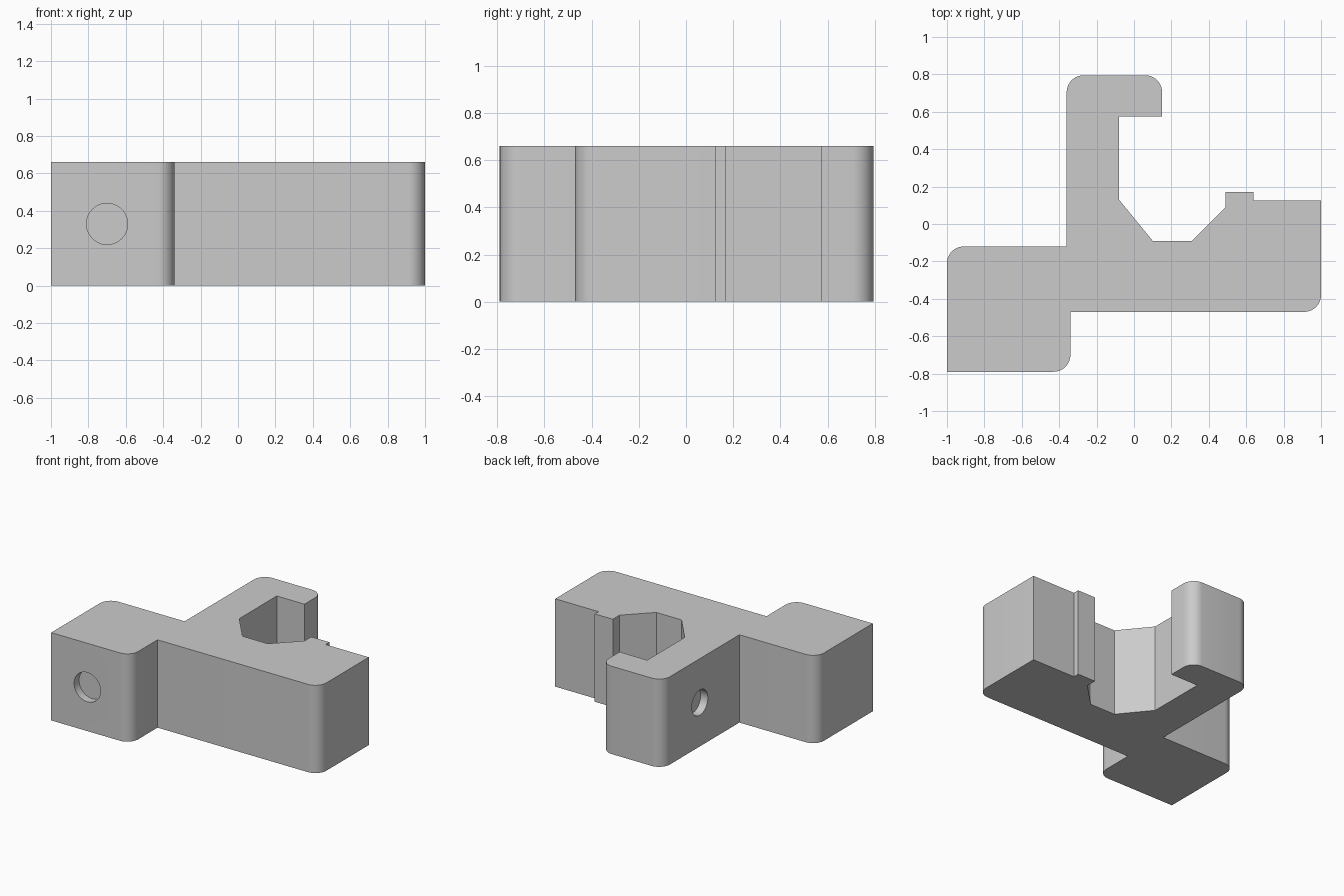
import bpy, bmesh
from math import pi, radians
from mathutils import Matrix

cube = bpy.data.objects.get("Cube")
if cube:
    bpy.data.objects.remove(cube, do_unlink=True)

HEIGHT = 0.66
ROUND = 0.09
DEPTH = 0.06

# Plan outline of the bracket: x, y, whether the corner is rounded
OUTLINE = [
    (-1, -0.79, 0), (-0.34, -0.79, 1), (-0.34, -0.47, 0), (1, -0.47, 1),
    (1, 0.125, 0), (0.64, 0.125, 0), (0.64, 0.17, 0), (0.49, 0.17, 0),
    (0.49, 0.09, 0), (0.31, -0.09, 0), (0.1, -0.09, 0), (-0.08, 0.13, 0),
    (-0.08, 0.575, 0), (0.15, 0.575, 0), (0.15, 0.795, 1), (-0.36, 0.795, 1),
    (-0.36, -0.12, 0), (-1, -0.12, 1),
]

grey = bpy.data.materials.new("plain grey")
grey.use_nodes = True
colour = (0.6, 0.6, 0.6, 1)
grey.diffuse_color = colour
grey.node_tree.nodes["Principled BSDF"].inputs["Base Color"].default_value = colour


def add_object(name, bm):
    bmesh.ops.recalc_face_normals(bm, faces=bm.faces)
    mesh = bpy.data.meshes.new(name)
    bm.to_mesh(mesh)
    bm.free()
    mesh.materials.append(grey)
    obj = bpy.data.objects.new(name, mesh)
    bpy.context.collection.objects.link(obj)
    return obj


def cut_hole(target, location, axis, radius):
    """Sink a shallow round hole, centred on a face, along the given axis."""
    bm = bmesh.new()
    turn = Matrix.Rotation(pi / 2, 4, "X" if axis == "Y" else "Y")
    bmesh.ops.create_cone(bm, cap_ends=True, segments=48, radius1=radius,
                          radius2=radius, depth=2 * DEPTH,
                          matrix=Matrix.Translation(location) @ turn)
    cutter = add_object("hole_cutter", bm)
    cutter.hide_render = True
    mod = target.modifiers.new("hole", "BOOLEAN")
    mod.operation = "DIFFERENCE"
    mod.solver = "EXACT"
    mod.object = cutter
    bpy.ops.object.modifier_apply(modifier=mod.name)
    bpy.data.objects.remove(cutter, do_unlink=True)


# Bracket body: extruded outline with rounded upright edges
bm = bmesh.new()
base = [bm.verts.new((x, y, 0)) for x, y, _ in OUTLINE]
face = bm.faces.new(base)
extruded = bmesh.ops.extrude_face_region(bm, geom=[face])["geom"]
top = [v for v in extruded if isinstance(v, bmesh.types.BMVert)]
bmesh.ops.translate(bm, verts=top, vec=(0, 0, HEIGHT))
rounded = {(round(x, 3), round(y, 3)) for x, y, r in OUTLINE if r}
uprights = [e for e in bm.edges
            if abs(e.verts[0].co.z - e.verts[1].co.z) > HEIGHT / 2
            and (round(e.verts[0].co.x, 3), round(e.verts[0].co.y, 3)) in rounded]
bmesh.ops.bevel(bm, geom=uprights, offset=ROUND, segments=10, profile=0.5,
                affect="EDGES")
body = add_object("bracket_body", bm)

bpy.ops.object.select_all(action="DESELECT")
bpy.context.view_layer.objects.active = body
body.select_set(True)

# Shallow holes in the front block and in the side of the hooked arm
cut_hole(body, (-0.7, -0.79, HEIGHT / 2), "Y", 0.11)
cut_hole(body, (-0.36, 0.35, HEIGHT / 2), "X", 0.095)

bpy.ops.object.shade_smooth_by_angle(angle=radians(30))
